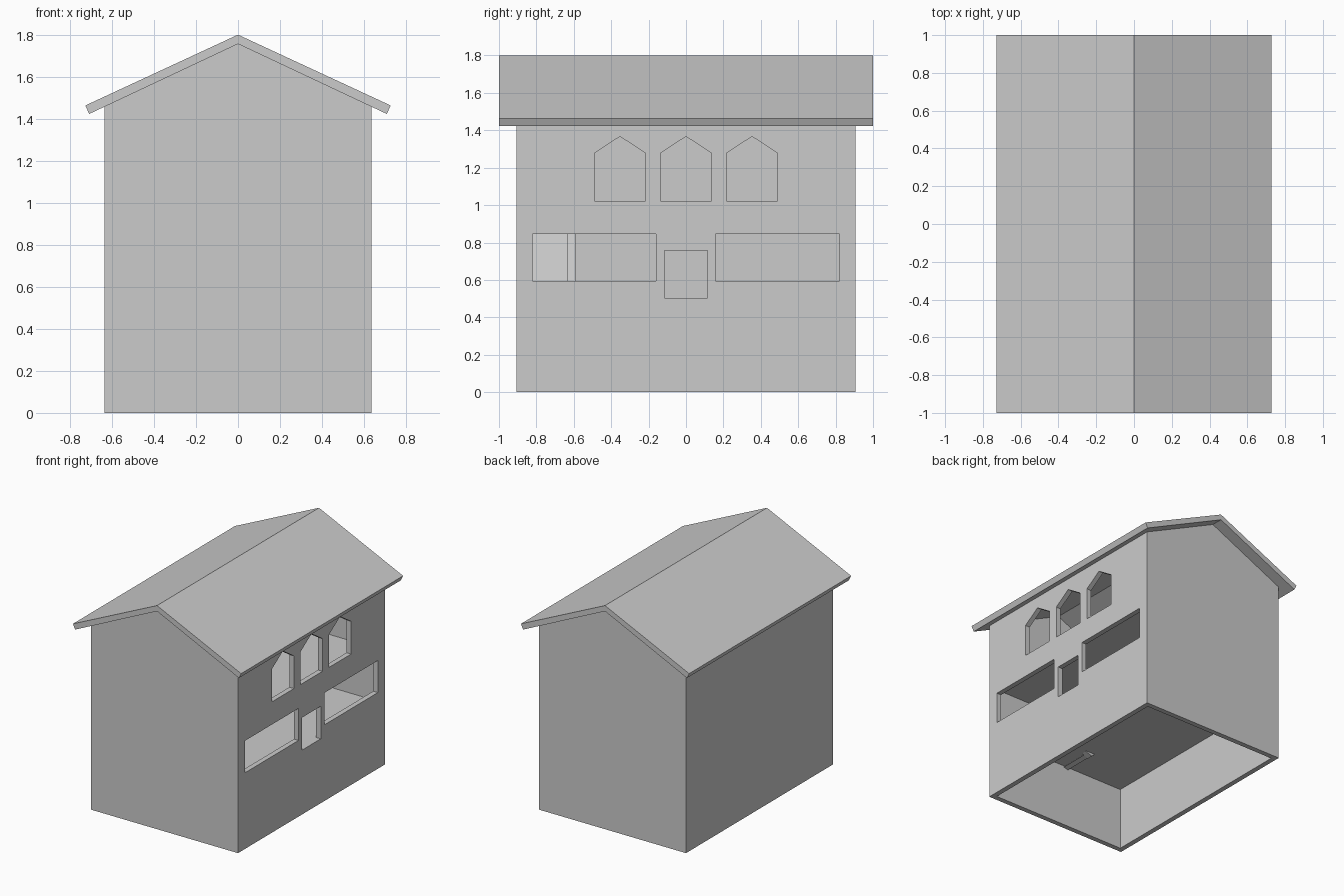
import bpy, bmesh

if "Cube" in bpy.data.objects:
    bpy.data.objects.remove(bpy.data.objects["Cube"])

mat = bpy.data.materials.new("plain_grey")
mat.diffuse_color = (0.6, 0.6, 0.6, 1)
mat.use_nodes = True
mat.node_tree.nodes["Principled BSDF"].inputs["Base Color"].default_value = mat.diffuse_color

HX, HY, T = 0.635, 0.907, 0.04      # wall half sizes and thickness
IX, IY = HX - T, HY - T


def finish(name, bm):
    bmesh.ops.recalc_face_normals(bm, faces=bm.faces)
    me = bpy.data.meshes.new(name)
    bm.to_mesh(me)
    bm.free()
    me.materials.append(mat)
    ob = bpy.data.objects.new(name, me)
    bpy.context.collection.objects.link(ob)
    return ob


def prism(bm, pts, a, b, axis):
    """Extrude a profile along x (profile is y,z) or y (profile is x,z)."""
    def at(p, d):
        return (d, p[0], p[1]) if axis == 'x' else (p[0], d, p[1])
    lo = [bm.verts.new(at(p, a)) for p in pts]
    hi = [bm.verts.new(at(p, b)) for p in pts]
    bm.faces.new(lo)
    bm.faces.new(hi)
    for i in range(len(pts)):
        j = (i + 1) % len(pts)
        bm.faces.new((lo[i], lo[j], hi[j], hi[i]))


def solid(name, pts, a, b, axis='y'):
    bm = bmesh.new()
    prism(bm, pts, a, b, axis)
    return finish(name, bm)


def cut(ob, cutter):
    m = ob.modifiers.new("cut", 'BOOLEAN')
    m.operation = 'DIFFERENCE'
    m.solver = 'EXACT'
    m.object = cutter
    cutter.hide_render = True
    cutter.hide_set(True)


# walls: gabled block, hollowed out and open at the bottom
eave = 1.756 - HX * 0.47
walls = solid("walls", [(-HX, 0), (HX, 0), (HX, eave), (0, 1.756), (-HX, eave)], -HY, HY)
cut(walls, solid("room_cutter", [(-IX, -0.1), (IX, -0.1), (IX, 2), (-IX, 2)], -IY, IY))

# openings in the right wall: wide windows, small doorway, pointed windows
bm = bmesh.new()
for y0, y1, z0, z1 in [(-0.82, -0.16, 0.595, 0.845), (0.158, 0.82, 0.595, 0.845),
                       (-0.115, 0.115, 0.503, 0.757)]:
    prism(bm, [(y0, z0), (y1, z0), (y1, z1), (y0, z1)], 0.5, 0.75, 'x')
for c in (-0.353, 0, 0.353):
    w = 0.137
    prism(bm, [(c - w, 1.022), (c + w, 1.022), (c + w, 1.277), (c, 1.367), (c - w, 1.277)],
          0.5, 0.75, 'x')
cut(walls, finish("window_cutter", bm))

# roof
solid("roof", [(0, 1.8), (0.727, 1.463), (0.708, 1.423), (0, 1.756),
               (-0.708, 1.423), (-0.727, 1.463)], -1, 1)


# floors, the upper one with a stair opening
def floor(name, z, rects):
    bm = bmesh.new()
    for x0, x1, y0, y1 in rects:
        bm.faces.new([bm.verts.new((x, y, z)) for x, y in
                      ((x0, y0), (x1, y0), (x1, y1), (x0, y1))])
    finish(name, bm)


floor("lower_floor", 0.5, [(-IX, IX, -IY, IY)])
floor("upper_floor", 0.91, [(-IX, IX, -0.59, IY), (-0.05, IX, -IY, -0.59)])

# ramp between the floors with a side rail
solid("ramp", [(-0.05, 0.49), (-0.09, 0.48), (-0.50, 0.89), (-0.48, 0.92)], -IY, -0.635)
solid("ramp_rail", [(-0.03, 0.495), (-0.09, 0.475), (-0.51, 0.89), (-0.47, 0.935)], -0.635, -0.59)
